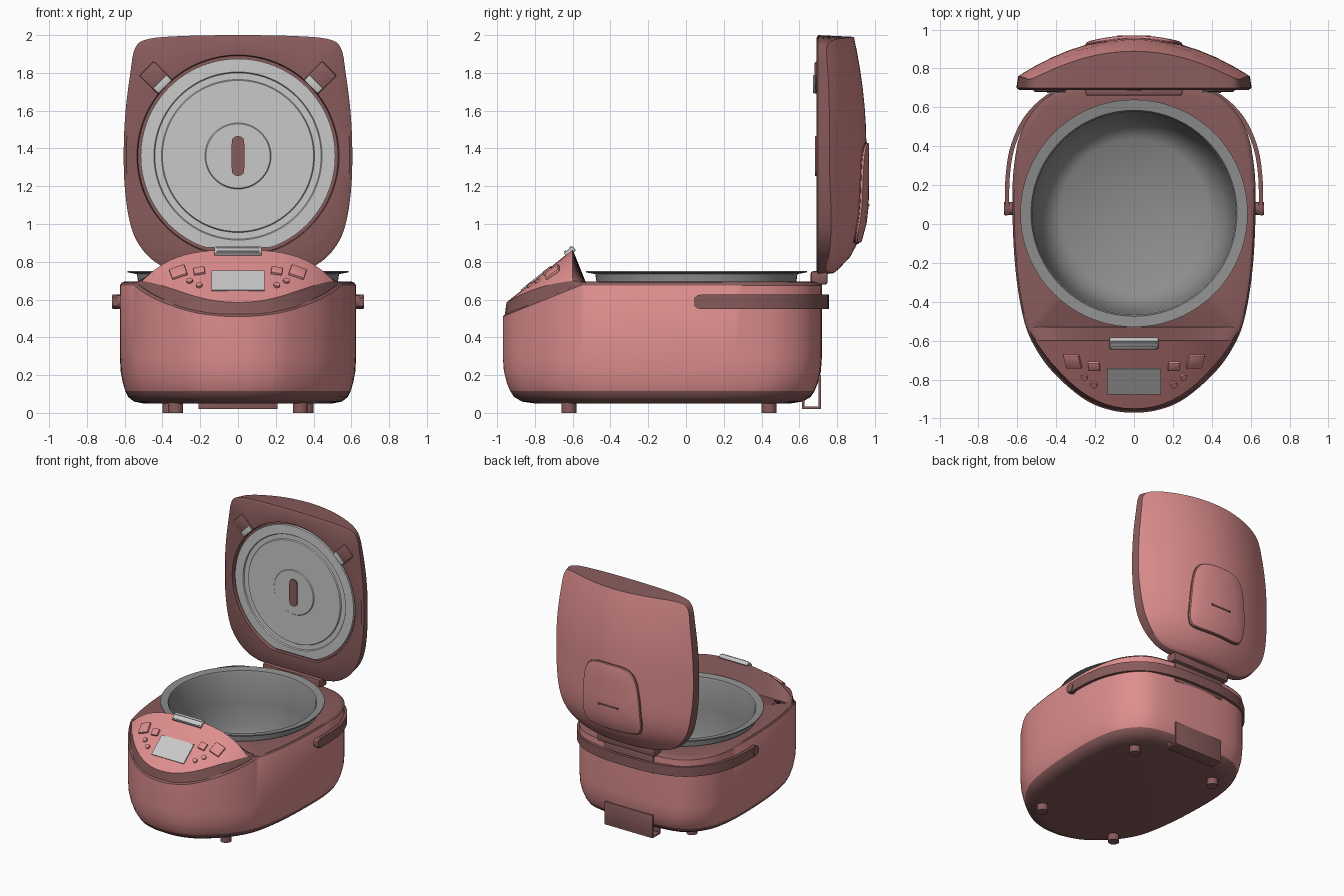
import bpy, bmesh, math
from mathutils import Vector, Matrix

cube = bpy.data.objects.get("Cube")
if cube:
    bpy.data.objects.remove(cube, do_unlink=True)


def material(name, r, g, b):
    m = bpy.data.materials.new(name)
    m.use_nodes = True
    m.diffuse_color = (r, g, b, 1)
    m.node_tree.nodes["Principled BSDF"].inputs["Base Color"].default_value = (r, g, b, 1)
    return m


PINK = material("coral pink", 0.73, 0.27, 0.27)
DARK = material("dusky rose", 0.25, 0.105, 0.105)
STEEL = material("pot grey", 0.27, 0.27, 0.27)
LIGHT = material("light grey", 0.58, 0.58, 0.58)


def finish(name, bm, mats, angle=35):
    bmesh.ops.recalc_face_normals(bm, faces=bm.faces)
    me = bpy.data.meshes.new(name)
    bm.to_mesh(me)
    bm.free()
    ob = bpy.data.objects.new(name, me)
    bpy.context.collection.objects.link(ob)
    for m in mats:
        me.materials.append(m)
    bpy.ops.object.select_all(action="DESELECT")
    ob.select_set(True)
    bpy.context.view_layer.objects.active = ob
    bpy.ops.object.shade_smooth_by_angle(angle=math.radians(angle))
    return ob


def loft(name, rings, mats, bands=None, caps=(True, True), closed=True):
    """Skin a list of rings; bands gives the material slot of each strip."""
    bm = bmesh.new()
    vs = [[bm.verts.new(p) for p in r] for r in rings]
    n = len(rings[0])
    for k in range(len(vs) - 1):
        for i in range(n if closed else n - 1):
            j = (i + 1) % n
            f = bm.faces.new((vs[k][i], vs[k][j], vs[k + 1][j], vs[k + 1][i]))
            f.material_index = bands[k] if bands else 0
    for end, on, slot in ((0, caps[0], 0), (-1, caps[1], -1)):
        if on:
            f = bm.faces.new(vs[end])
            f.material_index = bands[slot] if bands else 0
    return finish(name, bm, mats)


def curve(pts, n=6, closed=True):
    """Smooth curve through 2D points."""
    out, m = [], len(pts)
    pick = (lambda i: pts[i % m]) if closed else (lambda i: pts[max(0, min(m - 1, i))])
    for i in range(m if closed else m - 1):
        a, b, c, d = (Vector(pick(i + k)) for k in (-1, 0, 1, 2))
        for s in range(n):
            t = s / n
            out.append(0.5 * (2 * b + (c - a) * t + (2 * a - 5 * b + 4 * c - d) * t * t
                              + (3 * b - a - 3 * c + d) * t ** 3))
    if not closed:
        out.append(Vector(pts[-1]))
    return out


def mirrored(half):
    return half + [(-x, y) for x, y in half[-2:0:-1]]


def box(name, centre, size, mat, bevel=0.006, rot=None):
    bm = bmesh.new()
    bmesh.ops.create_cube(bm, size=1)
    bmesh.ops.scale(bm, vec=size, verts=bm.verts)
    if bevel:
        bmesh.ops.bevel(bm, geom=bm.edges[:], offset=bevel, segments=2, affect="EDGES", profile=0.5)
    m = Matrix.Translation(centre)
    bmesh.ops.transform(bm, matrix=m @ rot if rot else m, verts=bm.verts)
    return finish(name, bm, [mat])


def disc(name, centre, radius, depth, mat, rot=None, seg=32):
    bm = bmesh.new()
    bmesh.ops.create_cone(bm, cap_ends=True, segments=seg, radius1=radius, radius2=radius, depth=depth)
    m = Matrix.Translation(centre)
    bmesh.ops.transform(bm, matrix=m @ rot if rot else m, verts=bm.verts)
    return finish(name, bm, [mat])


def lathe(name, profile, y, mat, seg=72):
    rings = [[(r * math.cos(2 * math.pi * i / seg), y + r * math.sin(2 * math.pi * i / seg), z)
              for i in range(seg)] for r, z in profile]
    return loft(name, rings, [mat])


# Body: rounded shell, dark base, deck and pot cavity
plan = curve(mirrored([(0, -.97), (.12, -.957), (.25, -.905), (.4, -.78), (.5, -.65), (.565, -.5), (.608, -.25),
                       (.625, .05), (.617, .3), (.57, .5), (.45, .65), (.28, .705), (0, .72)]))
POT_Y = 0.055


def rim_z(y):
    return min(0.675, 0.51 + (y + 0.97) * 0.4)


def plan_ring(s, z=None, lift=0):
    return [(p.x * s, (p.y + .125) * s - .125, rim_z(p.y) + lift if z is None else z) for p in plan]


def pot_ring(r, z):
    angs = [math.atan2(p.y - POT_Y, p.x) for p in plan]
    return [(r * math.cos(a), POT_Y + r * math.sin(a), z) for a in angs]


loft("body", [plan_ring(s, z) for s, z in ((.8, .05), (.88, .06), (.93, .085), (.953, .115), (.975, .16), (.993, .22),
                                           (1, .3))]
     + [plan_ring(1), plan_ring(.985, lift=.014), plan_ring(.96, lift=.02), pot_ring(.545, .69), pot_ring(.54, .1)],
     [PINK, DARK], [1, 1, 1, 0, 0, 0, 0, 1, 1, 1, 1])

# Inner pot
lathe("inner_pot", [(.02, .12), (.38, .125), (.47, .2), (.51, .35), (.53, .7), (.535, .735), (.585, .744),
                    (.585, .752), (.53, .744), (.522, .73), (.515, .5), (.495, .32), (.45, .2), (.38, .15),
                    (.02, .14)], POT_Y, STEEL)

# Control panel: domed sloping face with a dark skirt
def panel_z(x, y):
    return 0.865 + (y + 0.6) * 0.8 - 0.22 * x * x - 1.7 * x ** 4


def panel_point(s, v):
    y = -.6 - .35 * (1 - abs(s) ** 2.2) * v
    return (.505 * s, y, panel_z(.505 * s, y))


def skirt_point(s):
    y = -.53 - .43 * (1 - abs(s) ** 2.4)
    return (.555 * s, y, rim_z(y))


steps = [math.sin(math.pi * (i / 32 - .5)) for i in range(33)]
inner = steps[-2:0:-1]
loft("control_panel", [[panel_point(s, k / 10) for s in steps] for k in range(11)], [PINK],
     caps=(False, False), closed=False)
loft("panel_skirt", [[panel_point(s, 1) for s in steps] + [panel_point(s, 0) for s in inner],
                     [skirt_point(s) for s in steps] + [(.555 * s, -.53, .69) for s in inner]],
     [DARK], caps=(False, False))


def on_panel(x, y, lift=0):
    """Centre and tilt for something resting on the panel."""
    n = Vector((.44 * x + 6.8 * x ** 3, -.8, 1)).normalized()
    side = Vector((0, 1, 0)).cross(n).normalized()
    rot = Matrix((side, n.cross(side), n)).transposed().to_4x4()
    return Vector((x, y, panel_z(x, y))) + n * lift, rot


c, r = on_panel(0, -.808, .002)
box("display_screen", c, (.28, .165, .008), LIGHT, 0, r)
for sx, side in ((1, "left"), (-1, "right")):
    for label, x, y, w, h in (("large", .315, -.705, .085, .085), ("medium", .205, -.73, .06, .055)):
        c, r = on_panel(sx * x, y, .003)
        box(f"{side}_{label}_button", c, (w, h, .02), PINK, .006, r)
    for k, (x, y) in enumerate(((.255, -.785), (.205, -.825))):
        c, r = on_panel(sx * x, y, .003)
        disc(f"{side}_round_button_{k}", c, .017, .018, PINK, r, 20)

# Latch button on top of the panel
c, r = on_panel(0, -.615, 0)
box("latch", c, (.25, .06, .03), LIGHT, .006, r)
for k in (-1, 1):
    c, r = on_panel(0, -.615 + k * .014, .015)
    box("latch_ridge", c, (.23, .012, .01), LIGHT, .003, r)

# Open lid: recessed dark face and rim, domed pink back
lid_plan = curve(mirrored([(0, 2), (.3, 1.995), (.48, 1.978), (.545, 1.93), (.57, 1.8), (.595, 1.6), (.605, 1.4),
                           (.6, 1.2), (.575, 1.02), (.53, .9), (.44, .8), (.3, .742), (0, .73)]))
LID_Z, PLATE_Z = 1.38, 1.36


def lid_back(x, z):
    fall = .19 * (z - 1.4) ** 2 if z > 1.4 else .16 * ((1.4 - z) / .65) ** 5
    return max(.725, .955 - .55 * x * x - fall)


def lid_ring(s, y=None):
    pts = [(p.x * s, LID_Z + (p.y - LID_Z) * s) for p in lid_plan]
    return [(x, lid_back(x, z) if y is None else y, z) for x, z in pts]


def plate_ring(rad, y, low=.86):
    angs = [math.atan2(p.y - PLATE_Z, p.x) for p in lid_plan]
    return [(rad * math.cos(a), y, max(low, PLATE_Z + rad * math.sin(a))) for a in angs]


loft("lid", [plate_ring(.53, .72), plate_ring(.535, .692), lid_ring(.975, .69), lid_ring(1, .7), lid_ring(.985)]
     + [lid_ring(s) for s in (.95, .85, .7, .55, .4, .25, .1, .02)],
     [PINK, DARK], [1, 1, 1, 1] + [0] * 8)

# Steam plate inside the lid, with stepped rings and a slot
loft("steam_plate", [plate_ring(rad, y, .875) for rad, y in ((.515, .722), (.515, .7), (.445, .698), (.44, .706),
                                                           (.405, .706), (.4, .698), (.175, .698), (.17, .692),
                                                           (.02, .692))], [LIGHT])
slot = curve(mirrored([(0, .105), (.022, .097), (.033, .07), (.033, -.07), (.022, -.097), (0, -.105)]), 4)
loft("steam_slot", [[(p.x, y, PLATE_Z + p.y) for p in slot] for y in (.7, .684)], [DARK])
for sx, side in ((1, "left"), (-1, "right")):
    rot = Matrix.Rotation(sx * math.radians(45), 4, "Y")
    box(f"{side}_plate_tab", (sx * .435, .692, 1.775), (.11, .024, .14), DARK, .01, rot)
    box(f"{side}_plate_clip", (sx * .4, .685, 1.74), (.10, .024, .04), LIGHT, .004, rot)

# Raised cover on the back of the lid
cover = curve(mirrored([(0, 1.43), (.13, 1.42), (.2, 1.37), (.235, 1.25), (.25, 1.03), (.235, .94), (.18, .905),
                        (0, .9)]))


def cover_ring(s, lift):
    pts = [(p.x * s, 1.16 + (p.y - 1.16) * s) for p in cover]
    return [(x, lid_back(x, z) + lift, z) for x, z in pts]


loft("vent_cover", [cover_ring(1.02, -.01), cover_ring(1.02, .004), cover_ring(1, .004), cover_ring(.99, .013)]
     + [cover_ring(s, .015) for s in (.96, .6, .3, .03)], [PINK, DARK], [1, 1] + [0] * 5)
box("vent_slit", (0, lid_back(0, 1.1) + .015, 1.1), (.17, .008, .012), DARK, 0)

# Hinge
box("hinge_block", (0, .705, .715), (.5, .09, .07), DARK, .012)
box("hinge_mount", (0, .69, .61), (.44, .06, .16), DARK, .01)

# Carrying handle: flat band sweeping round the back
path = curve(mirrored([(0, .745), (.2, .735), (.4, .68), (.54, .565), (.62, .41), (.65, .24), (.652, .045)])[:7], 8, False)
path = [Vector((-p.x, p.y)) for p in path[:0:-1]] + path
last, rings = len(path) - 1, []
for i, p in enumerate(path):
    d = (path[min(i + 1, last)] - path[max(i - 1, 0)]).normalized()
    n = Vector((-d.y, d.x)) * .011
    h = .038 * (.55, .9, 1)[min(i, last - i, 2)]
    rings.append([(p.x + a * n.x, p.y + a * n.y, .588 + b * h) for a, b in ((1, 1), (-1, 1), (-1, -1), (1, -1))])
loft("handle", rings, [DARK])
for sx, side in ((1, "left"), (-1, "right")):
    disc(f"{side}_handle_pivot", (sx * .635, .08, .588), .034, .065, DARK, Matrix.Rotation(math.pi / 2, 4, "Y"))
    # Feet
    disc(f"{side}_front_foot", (sx * .33, -.62, .035), .04, .07, DARK)
    disc(f"{side}_back_foot", (sx * .36, .44, .035), .04, .07, DARK)

# Drip tray at the back
box("tray_back", (0, .708, .11), (.42, .014, .18), DARK, .003)
box("tray_floor", (0, .665, .027), (.42, .1, .014), DARK, .003)
box("tray_front", (0, .62, .06), (.42, .014, .08), DARK, .003)
